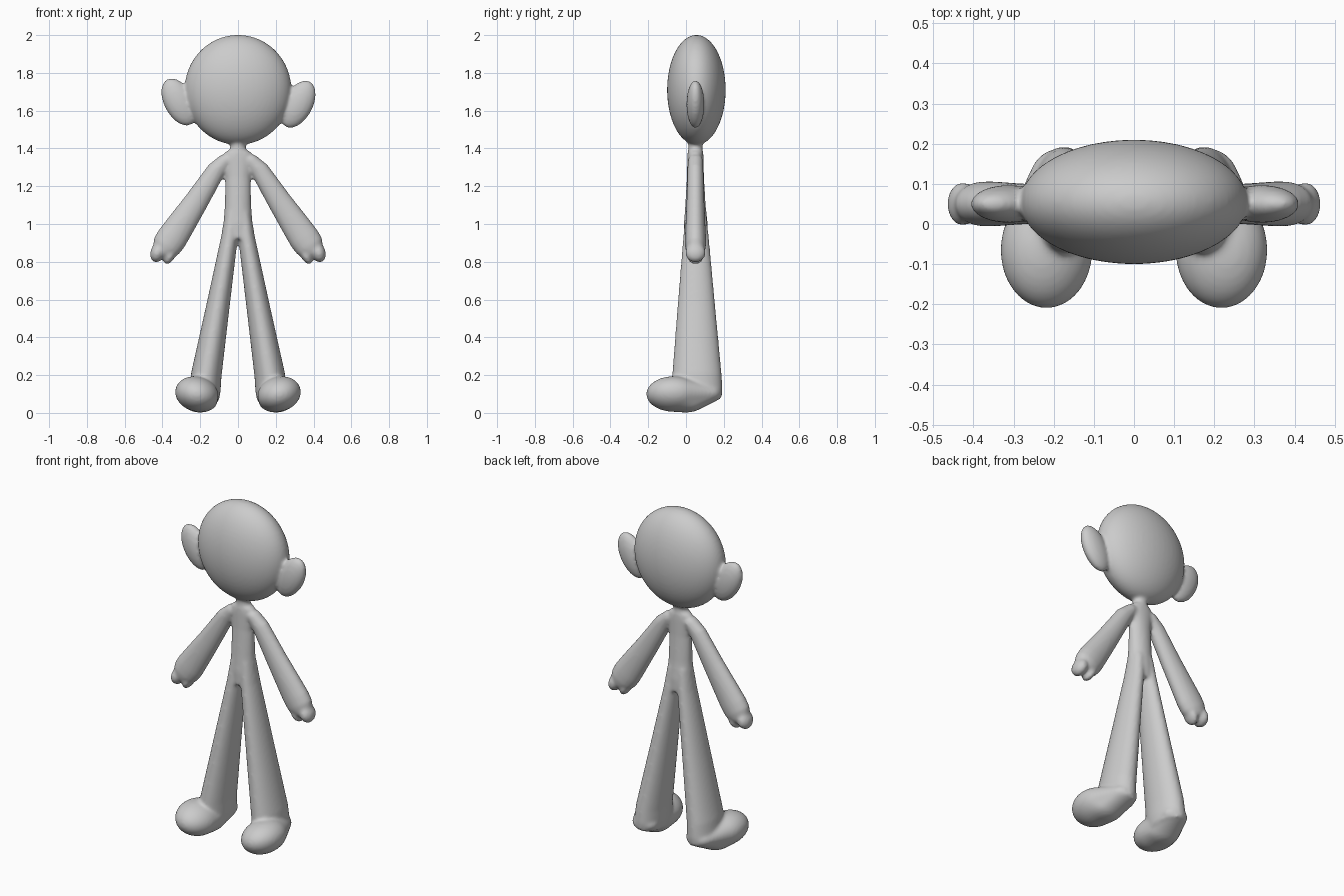
import bpy, bmesh
from math import sin, cos, pi, radians
from mathutils import Vector, Matrix

if "Cube" in bpy.data.objects:
    bpy.data.objects.remove(bpy.data.objects["Cube"])

bm = bmesh.new()


def ellipsoid(center, radii, tilt=0.0):
    m = (Matrix.Translation(center) @ Matrix.Rotation(tilt, 4, 'Y')
         @ Matrix.Diagonal((*radii, 1)))
    return bmesh.ops.create_uvsphere(bm, u_segments=48, v_segments=32,
                                     radius=1, matrix=m)['verts']


def limb(sections, side=1, n=40):
    """Closed tube; each section is (x, y, z, half width, half depth)."""
    pts = [Vector((side * s[0], s[1], s[2])) for s in sections]
    rings = []
    for i, s in enumerate(sections):
        d = pts[min(i + 1, len(pts) - 1)] - pts[max(i - 1, 0)]
        across = Vector((d.z, 0, -d.x)).normalized()
        rings.append([bm.verts.new(pts[i] + across * s[3] * cos(2 * pi * k / n)
                                   + Vector((0, s[4] * sin(2 * pi * k / n), 0)))
                      for k in range(n)])
    faces = [bm.faces.new(rings[0]), bm.faces.new(rings[-1][::-1])]
    for a, b in zip(rings, rings[1:]):
        for k in range(n):
            j = (k + 1) % n
            faces.append(bm.faces.new((a[k], b[k], b[j], a[j])))
    bmesh.ops.recalc_face_normals(bm, faces=faces)


def hull(*blobs):
    """Convex skin around several ellipsoids."""
    verts = [v for b in blobs for v in ellipsoid(*b)]
    pts = [v.co.copy() for v in verts]
    bmesh.ops.delete(bm, geom=verts, context='VERTS')
    new = [bm.verts.new(p) for p in pts]
    res = bmesh.ops.convex_hull(bm, input=new)
    inner = [v for v in new if v.is_valid and not v.link_faces]
    bmesh.ops.delete(bm, geom=inner, context='VERTS')
    faces = [f for f in res['geom'] if isinstance(f, bmesh.types.BMFace) and f.is_valid]
    bmesh.ops.recalc_face_normals(bm, faces=faces)


# head
ellipsoid((0, 0.055, 1.71), (0.283, 0.155, 0.291))

# neck and torso
limb([(0, .05, 1.46, .038, .038), (0, .05, 1.395, .040, .038),
      (0, .05, 1.38, .070, .041), (0, .05, 1.35, .085, .043),
      (0, .05, 1.25, .067, .045), (0, .05, 1.10, .070, .054),
      (0, .052, 1.00, .077, .063), (0, .053, 0.92, .060, .062)])

# ears, slightly uneven
ellipsoid((0.317, 0.05, 1.634), (0.079, 0.047, 0.136), radians(28))
ellipsoid((-0.312, 0.05, 1.646), (0.079, 0.047, 0.136), radians(-28))

for s in (1, -1):
    # arm
    limb([(.06, .05, 1.345, .036, .040), (.115, .05, 1.285, .050, .042),
          (.22, .05, 1.12, .064, .047), (.31, .05, .985, .077, .053),
          (.35, .05, .925, .082, .056), (.377, .05, .885, .079, .056),
          (.398, .05, .853, .062, .048), (.412, .05, .832, .030, .028)], s)
    # finger and thumb lobes
    ellipsoid((s * .427, .05, .848), (.037, .054, .052), s * radians(-15))
    ellipsoid((s * .358, .05, .833), (.025, .045, .052), s * radians(-30))
    # leg
    limb([(.030, .052, 1.06, .038, .054), (.045, .053, .93, .044, .068),
          (.107, .055, .56, .062, .100), (.168, .058, .20, .081, .131),
          (.175, .060, .12, .083, .133), (.180, .060, .075, .080, .128)], s)
    # foot
    hull(((s * .218, -.065, .100), (.116, .145, .092), s * radians(-15)),
         ((s * .200, .00, .060), (.090, .10, .058)),
         ((s * .178, .125, .105), (.078, .064, .050)))

# fuse all parts into one soft skin
mesh = bpy.data.meshes.new("figure")
bm.to_mesh(mesh)
bm.free()
figure = bpy.data.objects.new("figure", mesh)
bpy.context.collection.objects.link(figure)
skin = figure.modifiers.new("skin", 'REMESH')
skin.mode = 'VOXEL'
skin.voxel_size = 0.009
skin.use_smooth_shade = True
soft = figure.modifiers.new("soft", 'SMOOTH')
soft.factor = 0.5
soft.iterations = 8
